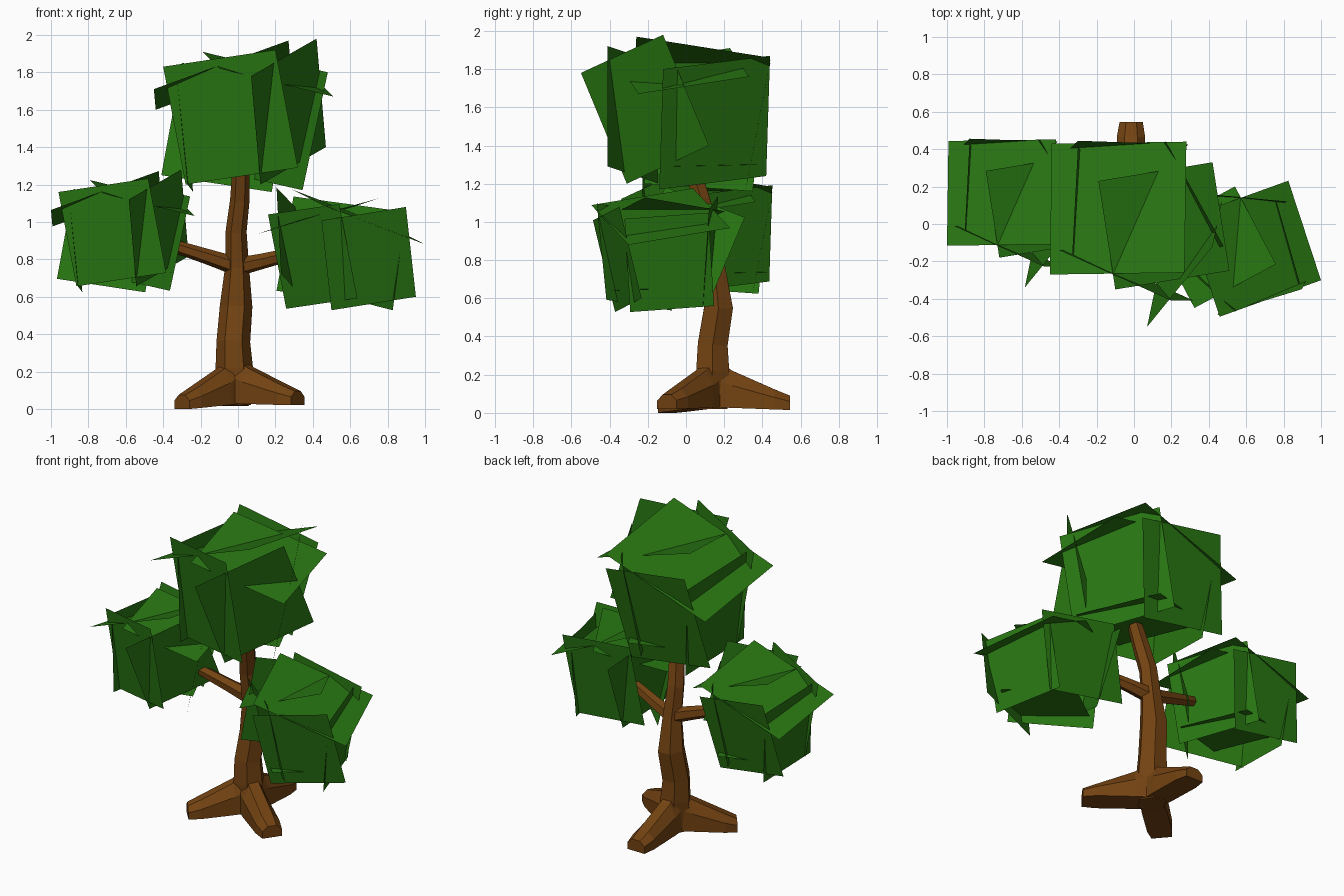
import bpy, bmesh, math
from mathutils import Vector, Matrix

if "Cube" in bpy.data.objects:
    bpy.data.objects.remove(bpy.data.objects["Cube"])


def material(name, rgb):
    m = bpy.data.materials.new(name)
    m.diffuse_color = (*rgb, 1)
    m.use_nodes = True
    m.node_tree.nodes["Principled BSDF"].inputs["Base Color"].default_value = m.diffuse_color
    return m


BARK = material("bark", (0.173, 0.056, 0.006))
LEAF = material("leaf", (0.021, 0.18, 0.006))


def finish(name, bm, mat):
    me = bpy.data.meshes.new(name)
    bm.to_mesh(me)
    bm.free()
    me.materials.append(mat)
    ob = bpy.data.objects.new(name, me)
    bpy.context.collection.objects.link(ob)
    return ob


def loft(name, rings):
    """Skin a list of equal-length rings and cap both ends."""
    bm = bmesh.new()
    vs = [[bm.verts.new(p) for p in r] for r in rings]
    n = len(rings[0])
    for a, b in zip(vs, vs[1:]):
        for i in range(n):
            j = (i + 1) % n
            bm.faces.new((a[i], a[j], b[j], b[i]))
    bm.faces.new(vs[0])
    bm.faces.new(vs[-1])
    bmesh.ops.recalc_face_normals(bm, faces=bm.faces)
    return finish(name, bm, BARK)


def tube(name, path, sides=6):
    """Tapered limb along (x, y, z, radius) stations."""
    pts = [Vector(p[:3]) for p in path]
    rings = []
    for i, p in enumerate(pts):
        t = (pts[min(i + 1, len(pts) - 1)] - pts[max(i - 1, 0)]).normalized()
        q = Vector((0, 0, 1)).rotation_difference(t)
        r = path[i][3]
        rings.append([p + q @ Vector((r * math.cos(k * math.tau / sides), r * math.sin(k * math.tau / sides), 0))
                      for k in range(sides)])
    loft(name, rings)


# Trunk and the two side branches
tube("trunk", [(-.02, .14, .02, .09), (-.02, .14, .22, .1), (-.025, .14, .36, .09), (-.01, .17, .55, .087),
               (-.005, .15, .76, .064), (-.01, .12, .95, .056), (.01, .08, 1.12, .052), (.015, .03, 1.28, .046)])
tube("left_branch", [(0, .15, .76, .05), (-.15, .13, .81, .042), (-.37, .10, .88, .033)])
tube("right_branch", [(0, .15, .76, .05), (.13, .12, .79, .042), (.33, .06, .84, .033)])


# Three roots with a flat underside and a chamfered ridge
def root(name, end, z0):
    start, end = Vector((-.02, .14, .03)), Vector((*end, z0))
    d = (end - start).normalized()
    side = Vector((-d.y, d.x, 0)).normalized()
    shape = [(-1, 0), (-1, .6), (-.45, 1), (.45, 1), (1, .6), (1, 0)]
    rings = []
    for t, w, h in [(0, .07, .26), (.25, .075, .195), (.8, .076, .105), (1, .062, .075)]:
        c = start.lerp(end, t)
        rings.append([c + side * (w * a) + Vector((0, 0, h * b)) for a, b in shape])
    loft(name, rings)


root("back_root", (-.015, .545), .015)
root("front_left_root", (-.30, -.10), 0)
root("front_right_root", (.32, -.10), .02)

# Leaf cards of one clump: three corners each, the fourth completes a parallelogram
CARDS = [
    [(.07, -.55, 1.78), (.42, -.12, 1.98), (.47, .12, 1.40)],     # front right
    [(-.40, -.14, 1.83), (.20, -.41, 1.92), (.32, -.41, 1.29)],   # front left
    [(.48, -.12, 1.80), (.17, .44, 1.87), (.035, .42, 1.24)],     # back right
    [(-.30, .445, 1.85), (-.41, .33, 1.25), (.18, .31, 1.16)],    # back
    [(-.30, .41, 1.77), (-.33, -.16, 1.81), (-.27, -.22, 1.20)],  # left
    [(.27, -.26, 1.97), (.28, .44, 1.86), (-.44, .43, 1.60)],     # top, sloping left
    [(.51, -.25, 1.67), (.42, .33, 1.76), (-.19, .23, 1.91)],     # top, sloping right
    [(-.30, .28, 1.31), (.14, .41, 1.30), (.37, -.10, 1.29)],     # bottom
]


def clump(name, scale, turn, offset):
    bm = bmesh.new()
    for card in CARDS:
        a, b, c = map(Vector, card)
        bm.faces.new([bm.verts.new(p) for p in (a, b, c, a + c - b)])
    bm.transform(Matrix.Translation(offset) @ Matrix.Rotation(math.radians(turn), 4, 'Z') @ Matrix.Scale(scale, 4))
    mid = sum((v.co for v in bm.verts), Vector()) / len(bm.verts)
    for f in bm.faces:
        f.normal_update()
        if f.normal.dot(f.calc_center_median() - mid) < 0:
            f.normal_flip()
    finish(name, bm, LEAF)


clump("top_foliage", 1, 0, (0, 0, 0))
clump("left_foliage", .8, 0, (-.64, .10, -.304))
clump("right_foliage", .8, 199, (.555, -.09, -.40))
